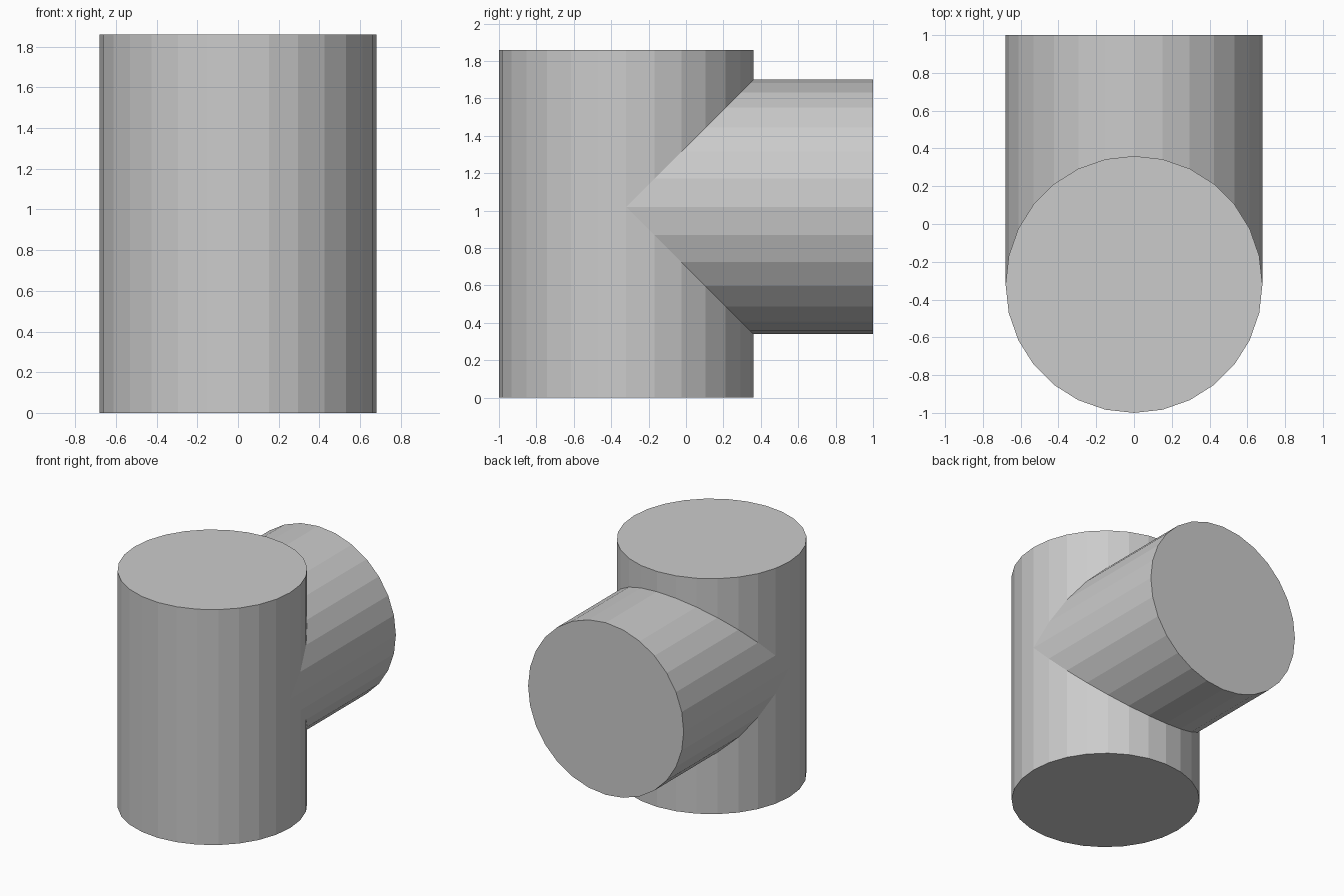
import bpy, bmesh
from math import sin, cos, pi

if "Cube" in bpy.data.objects:
    bpy.data.objects.remove(bpy.data.objects["Cube"])

R, H = 0.68, 1.86          # pipe radius, upright height
CY, ZC, END = -0.32, 1.02, 1.0   # upright axis y, branch axis z, branch end y
HALF = 14                  # facets per half circle

bm = bmesh.new()


def strip(points_a, points_b):
    """Quads between two matching rows of points."""
    for i in range(len(points_a) - 1):
        row = (points_a[i], points_a[i + 1], points_b[i + 1], points_b[i])
        bm.faces.new([bm.verts.new(p) for p in row])


def cap(points):
    bm.faces.new([bm.verts.new(p) for p in points])


# Half circle shared by both pipes: x across, d away from the axis
arc = [(R * cos(pi * i / HALF), R * sin(pi * i / HALF)) for i in range(HALF + 1)]
arc[0], arc[-1] = (R, 0), (-R, 0)


def upright(side, z_of):
    return [(x, CY + side * d, z_of(d)) for x, d in arc]


def branch(side, y_of):
    return [(x, y_of(d), ZC + side * d) for x, d in arc]


# Front wall of the upright
for z0, z1 in ((0, ZC), (ZC, H)):
    strip(upright(-1, lambda d: z0), upright(-1, lambda d: z1))

# Back wall and branch meet along a mitred seam
for side, z_end in ((-1, 0), (1, H)):
    seam = upright(1, lambda d: ZC + side * d)
    strip(upright(1, lambda d: z_end), seam)
    strip(seam, branch(side, lambda d: END))
    # Upright end cap
    cap(upright(1, lambda d: z_end) + upright(-1, lambda d: z_end)[-2:0:-1])

# Branch end cap
cap(branch(1, lambda d: END) + branch(-1, lambda d: END)[-2:0:-1])

bmesh.ops.remove_doubles(bm, verts=bm.verts[:], dist=1e-5)
bmesh.ops.dissolve_degenerate(bm, dist=1e-5, edges=bm.edges[:])
bmesh.ops.recalc_face_normals(bm, faces=bm.faces[:])

mesh = bpy.data.meshes.new("pipe_tee")
bm.to_mesh(mesh)
bm.free()
bpy.context.collection.objects.link(bpy.data.objects.new("pipe_tee", mesh))
